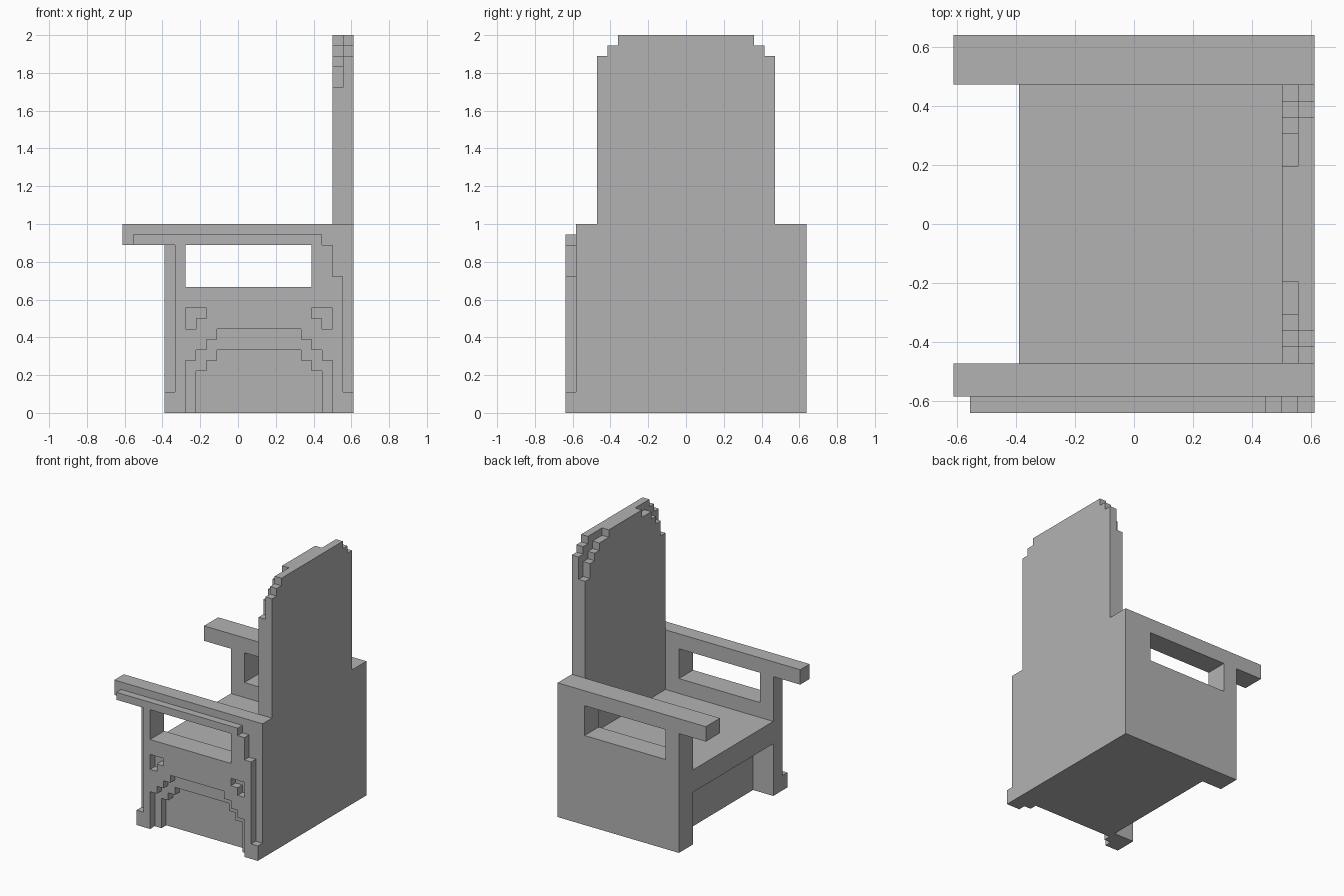
import bpy, bmesh
from mathutils import Vector

cube = bpy.data.objects.get("Cube")
if cube:
    bpy.data.objects.remove(cube, do_unlink=True)

U = 1 / 18  # one block of the grid the chair is carved on

grey = bpy.data.materials.new("plain_grey")
grey.use_nodes = True
grey.diffuse_color = (0.45, 0.45, 0.45, 1)
grey.node_tree.nodes["Principled BSDF"].inputs["Base Color"].default_value = (0.45, 0.45, 0.45, 1)


def prism(name, loops, axis, lo, hi):
    """Extrude an outline (first loop) with holes (other loops) along x or y."""
    bm = bmesh.new()
    edges = []
    for loop in loops:
        vs = [bm.verts.new((a, lo, z) if axis == "y" else (lo, a, z)) for a, z in loop]
        edges += [bm.edges.new((v, vs[i - 1])) for i, v in enumerate(vs)]
    along = Vector((0, 1, 0)) if axis == "y" else Vector((1, 0, 0))
    bmesh.ops.triangle_fill(bm, edges=edges, use_beauty=True, normal=along)
    ext = bmesh.ops.extrude_face_region(bm, geom=bm.faces[:], use_keep_orig=True)
    moved = [g for g in ext["geom"] if isinstance(g, bmesh.types.BMVert)]
    bmesh.ops.translate(bm, verts=moved, vec=along * (hi - lo))
    bmesh.ops.recalc_face_normals(bm, faces=bm.faces[:])
    bmesh.ops.dissolve_limit(bm, angle_limit=0.01, verts=bm.verts[:], edges=bm.edges[:])
    bmesh.ops.scale(bm, vec=(U, U, U), verts=bm.verts[:])
    mesh = bpy.data.meshes.new(name)
    bm.to_mesh(mesh)
    bm.free()
    mesh.materials.append(grey)
    obj = bpy.data.objects.new(name, mesh)
    bpy.context.scene.collection.objects.link(obj)
    return obj


def mirrored(half, centre=0):
    """Symmetric point run from (half width, height) pairs."""
    return [(centre - w, z) for w, z in half] + [(centre + w, z) for w, z in reversed(half)]


# Shared outlines of the arm sides
arm_top = [(11, 0), (11, 18), (-11, 18), (-11, 16), (-7, 16), (-7, 0)]
opening = [(-5, 12), (7, 12), (7, 16), (-5, 16)]
inner_arch = mirrored([(6, 0), (6, 4), (5, 4), (5, 5), (4, 5), (4, 6)], 2)
outer_arch = mirrored([(7, 0), (7, 5), (6, 5), (6, 6), (5, 6), (5, 7), (4, 7), (4, 8)], 2)

# Seat with the recess under its front edge and the lower back
prism("seat_body", [[(-4, 0), (11, 0), (11, 18), (9, 18), (9, 10), (-7, 10), (-7, 7), (-4, 7)]],
      "y", -8.5, 8.5)

# Plain arm
prism("plain_arm", [arm_top, opening], "y", 8.5, 11.5)

# Carved arm: plain inner layer, arched middle layer, raised trim
prism("carved_arm_inner", [arm_top, opening], "y", -9.5, -8.5)
prism("carved_arm_middle", [arm_top + inner_arch, opening], "y", -10.5, -9.5)
trim = [(11, 0), (11, 2), (10, 2), (10, 13), (9, 13), (9, 16), (8, 16), (8, 17),
        (-10, 17), (-10, 16), (-6, 16), (-6, 2), (-7, 2), (-7, 0)]
notch = [(7, 10), (7, 8), (6, 8), (6, 9), (5, 9), (5, 10)]
notches = [[(2 + s * w, z) for w, z in notch] for s in (-1, 1)]
prism("carved_arm_trim", [trim + outer_arch, opening] + notches, "y", -11.5, -10.5)

# Backrest: a front layer with rounder corners on a rear layer
prism("backrest_front", [mirrored([(8.5, 18), (8.5, 31), (7.5, 31), (7.5, 33), (6.5, 33), (6.5, 34),
                                   (5.5, 34), (5.5, 35), (3.5, 35), (3.5, 36)])], "x", 9, 10)
prism("backrest_rear", [mirrored([(8.5, 18), (8.5, 34), (7.5, 34), (7.5, 35), (6.5, 35), (6.5, 36)])],
      "x", 10, 11)
